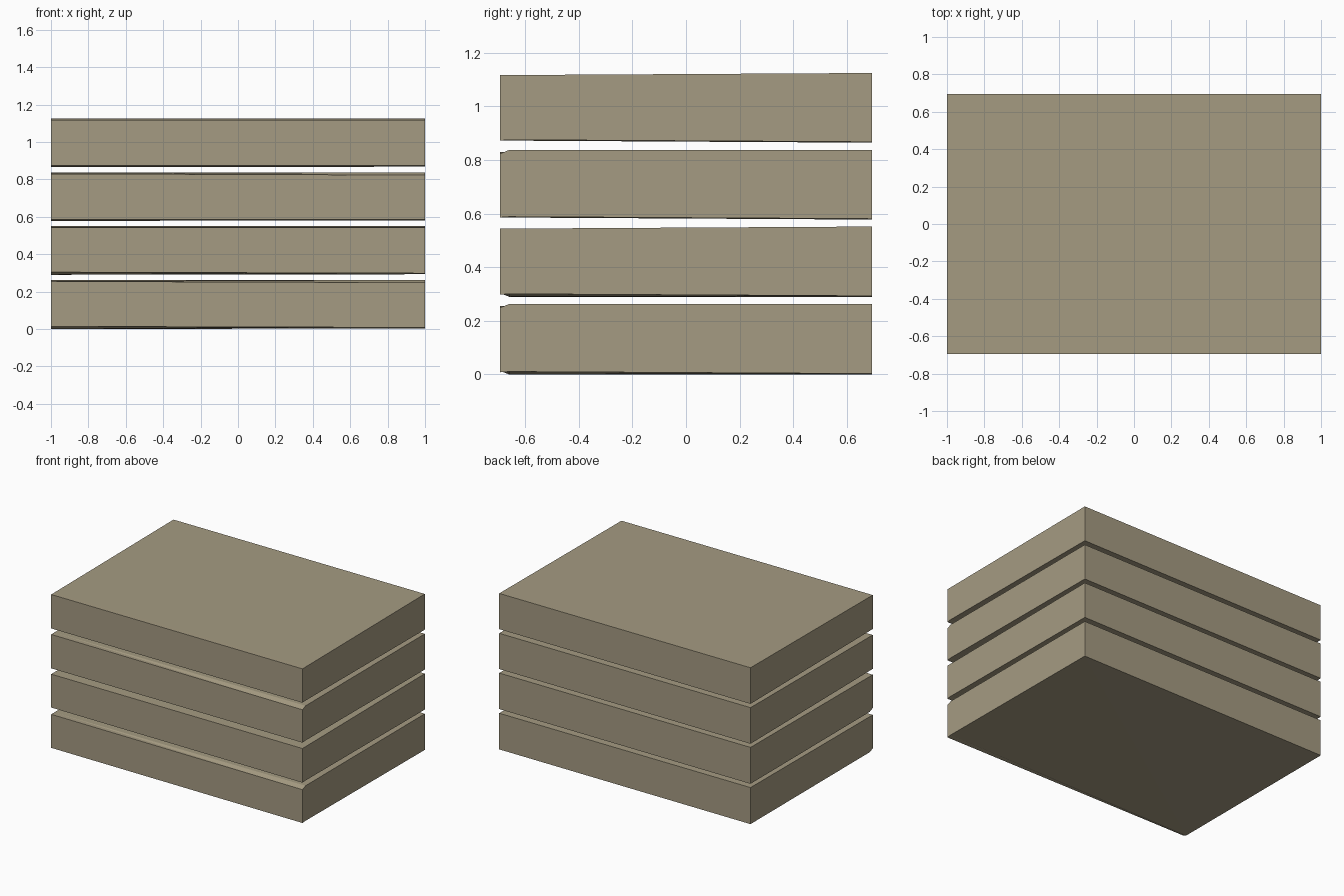
import bpy, bmesh

if "Cube" in bpy.data.objects:
    bpy.data.objects.remove(bpy.data.objects["Cube"])

mat = bpy.data.materials.new("beige_stone")
mat.diffuse_color = (0.376, 0.328, 0.223, 1)
mat.use_nodes = True
mat.node_tree.nodes["Principled BSDF"].inputs["Base Color"].default_value = mat.diffuse_color

Y = 0.695      # half depth
C = 0.66       # where the front chamfers begin


def end_profile(x, z0, z1, lift, cut_bottom, cut_top):
    """Six-point y/z outline of one slab end, with optional worn front edges."""
    bot_front = z0 + (0.014 if cut_bottom else 0.008)
    top_front = z1 - (0.015 if cut_top else 0.008)
    bot_mid = z0 if cut_bottom else z0 + 0.0077
    top_mid = z1 if cut_top else z1 - 0.0077
    return [(x, -Y, bot_front), (x, -C, bot_mid + lift), (x, Y, z0 + lift),
            (x, Y, z1), (x, -C, top_mid), (x, -Y, top_front)]


def slab(name, z0, z1, worn_bottom_left, worn_top_right):
    bm = bmesh.new()
    left = [bm.verts.new(p) for p in
            end_profile(-1, z0, z1, 0, worn_bottom_left, False)]
    right = [bm.verts.new(p) for p in
             end_profile(1, z0, z1, 0.003, False, worn_top_right)]
    bm.faces.new(left)
    bm.faces.new(right)
    for i in range(6):
        j = (i + 1) % 6
        bm.faces.new((left[i], left[j], right[j], right[i]))
    bmesh.ops.triangulate(bm, faces=[f for f in bm.faces if len(f.verts) == 4])
    bmesh.ops.recalc_face_normals(bm, faces=bm.faces)
    me = bpy.data.meshes.new(name)
    bm.to_mesh(me)
    bm.free()
    me.materials.append(mat)
    bpy.context.collection.objects.link(bpy.data.objects.new(name, me))


# four stacked slabs, bottom to top
slab("bottom_slab", 0.0, 0.263, True, True)
slab("lower_middle_slab", 0.29, 0.552, True, False)
slab("upper_middle_slab", 0.578, 0.838, False, True)
slab("top_slab", 0.865, 1.125, False, False)
